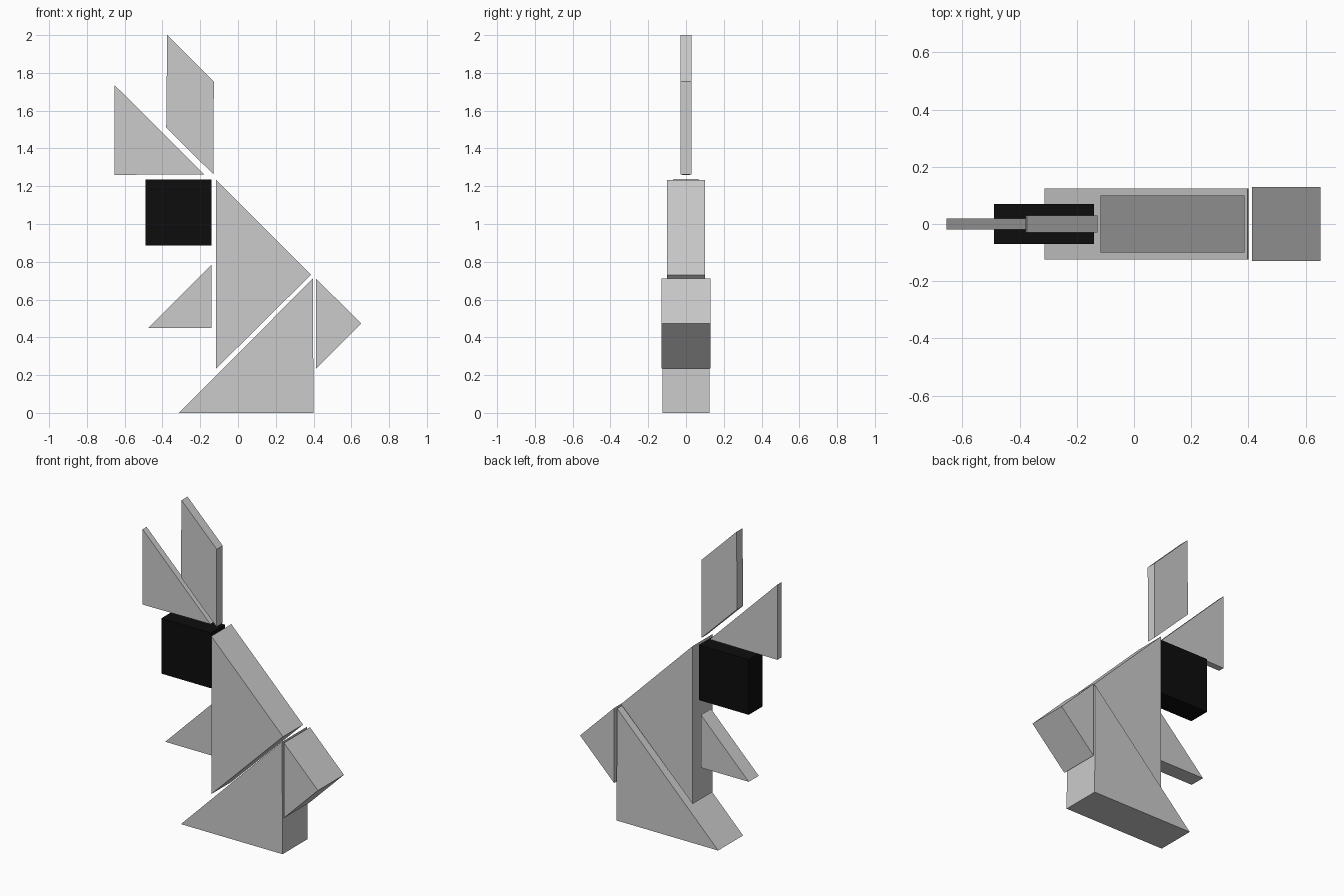
import bpy
import bmesh

if "Cube" in bpy.data.objects:
    bpy.data.objects.remove(bpy.data.objects["Cube"])


def slab(name, profile, depth, material=None):
    """Extrude an x-z profile evenly to both sides of y = 0."""
    bm = bmesh.new()
    face = bm.faces.new([bm.verts.new((x, -depth / 2, z)) for x, z in profile])
    ext = bmesh.ops.extrude_face_region(bm, geom=[face], use_keep_orig=True)
    verts = [g for g in ext["geom"] if isinstance(g, bmesh.types.BMVert)]
    bmesh.ops.translate(bm, verts=verts, vec=(0, depth, 0))
    bmesh.ops.recalc_face_normals(bm, faces=bm.faces[:])
    mesh = bpy.data.meshes.new(name)
    bm.to_mesh(mesh)
    bm.free()
    obj = bpy.data.objects.new(name, mesh)
    bpy.context.collection.objects.link(obj)
    if material:
        mesh.materials.append(material)
    return obj


black = bpy.data.materials.new("black")
black.diffuse_color = (0.004, 0.004, 0.004, 1)
black.use_nodes = True
black.node_tree.nodes["Principled BSDF"].inputs["Base Color"].default_value = black.diffuse_color

# Ears
slab("triangle_ear", [(-0.655, 1.737), (-0.655, 1.26), (-0.18, 1.263)], 0.04)
slab("slanted_ear", [(-0.375, 2.0), (-0.38, 1.51), (-0.13, 1.263), (-0.128, 1.755)], 0.06)

# Head
slab("head", [(-0.489, 0.886), (-0.14, 0.886), (-0.14, 1.236), (-0.489, 1.236)], 0.14, black)

# Body and front leg
slab("body", [(-0.117, 1.234), (-0.117, 0.233), (0.386, 0.731)], 0.2)
slab("front_leg", [(-0.475, 0.45), (-0.14, 0.45), (-0.14, 0.785)], 0.1)

# Haunch and tail
slab("haunch", [(-0.313, 0.0), (0.4, 0.0), (0.396, 0.711)], 0.25)
slab("tail", [(0.413, 0.711), (0.413, 0.235), (0.652, 0.473)], 0.26)
